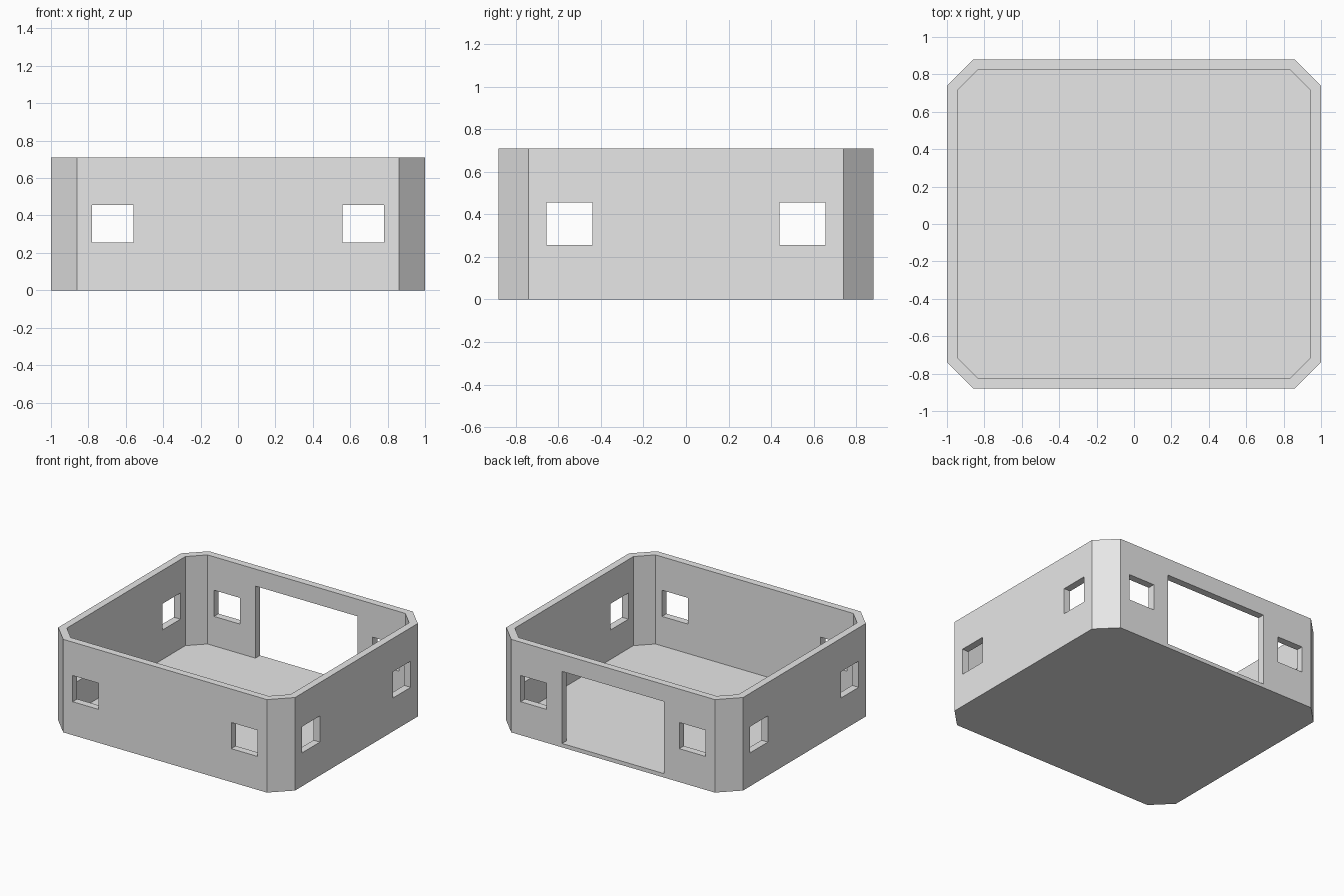
import bpy
import bmesh

cube = bpy.data.objects.get("Cube")
if cube:
    bpy.data.objects.remove(cube, do_unlink=True)

HEIGHT, FLOOR = 0.71, 0.03

grey = bpy.data.materials.new("plain_grey")
grey.use_nodes = True
colour = (0.8, 0.8, 0.8, 1)
grey.diffuse_color = colour
grey.node_tree.nodes["Principled BSDF"].inputs["Base Color"].default_value = colour


def prism(name, outline, z0, z1):
    """Closed upright prism over a counter-clockwise outline."""
    bm = bmesh.new()
    low = [bm.verts.new((x, y, z0)) for x, y in outline]
    high = [bm.verts.new((x, y, z1)) for x, y in outline]
    bm.faces.new(low[::-1])
    bm.faces.new(high)
    for i in range(len(low)):
        j = (i + 1) % len(low)
        bm.faces.new((low[i], low[j], high[j], high[i]))
    mesh = bpy.data.meshes.new(name)
    bm.to_mesh(mesh)
    bm.free()
    mesh.materials.append(grey)
    obj = bpy.data.objects.new(name, mesh)
    bpy.context.collection.objects.link(obj)
    return obj


def clipped(hx, hy, c):
    """Rectangle with its four corners cut off."""
    return [(hx - c, -hy), (hx, c - hy), (hx, hy - c), (hx - c, hy),
            (c - hx, hy), (-hx, hy - c), (-hx, c - hy), (c - hx, -hy)]


def box(name, x0, x1, y0, y1, z0, z1):
    return prism(name, [(x0, y0), (x1, y0), (x1, y1), (x0, y1)], z0, z1)


# Solid block that becomes the walls and floor
room = prism("room_shell", clipped(1, 0.88, 0.14), 0, HEIGHT)

# Room hollow, back doorway, and windows cut through opposite walls
cutters = [prism("room_hollow", clipped(0.945, 0.825, 0.11), FLOOR, 1),
           box("back_doorway", -0.43, 0.43, 0.7, 1.1, FLOOR, 0.58)]
for s in (-1, 1):
    x0, x1 = sorted((s * 0.56, s * 0.78))
    y0, y1 = sorted((s * 0.44, s * 0.655))
    cutters.append(box("front_back_windows", x0, x1, -1.2, 1.2, 0.255, 0.455))
    cutters.append(box("side_windows", -1.2, 1.2, y0, y1, 0.255, 0.455))

bpy.context.view_layer.objects.active = room
for cutter in cutters:
    cutter.hide_render = True
    mod = room.modifiers.new("cut", 'BOOLEAN')
    mod.operation = 'DIFFERENCE'
    mod.solver = 'EXACT'
    mod.object = cutter
    bpy.ops.object.modifier_apply(modifier=mod.name)
    bpy.data.objects.remove(cutter, do_unlink=True)
